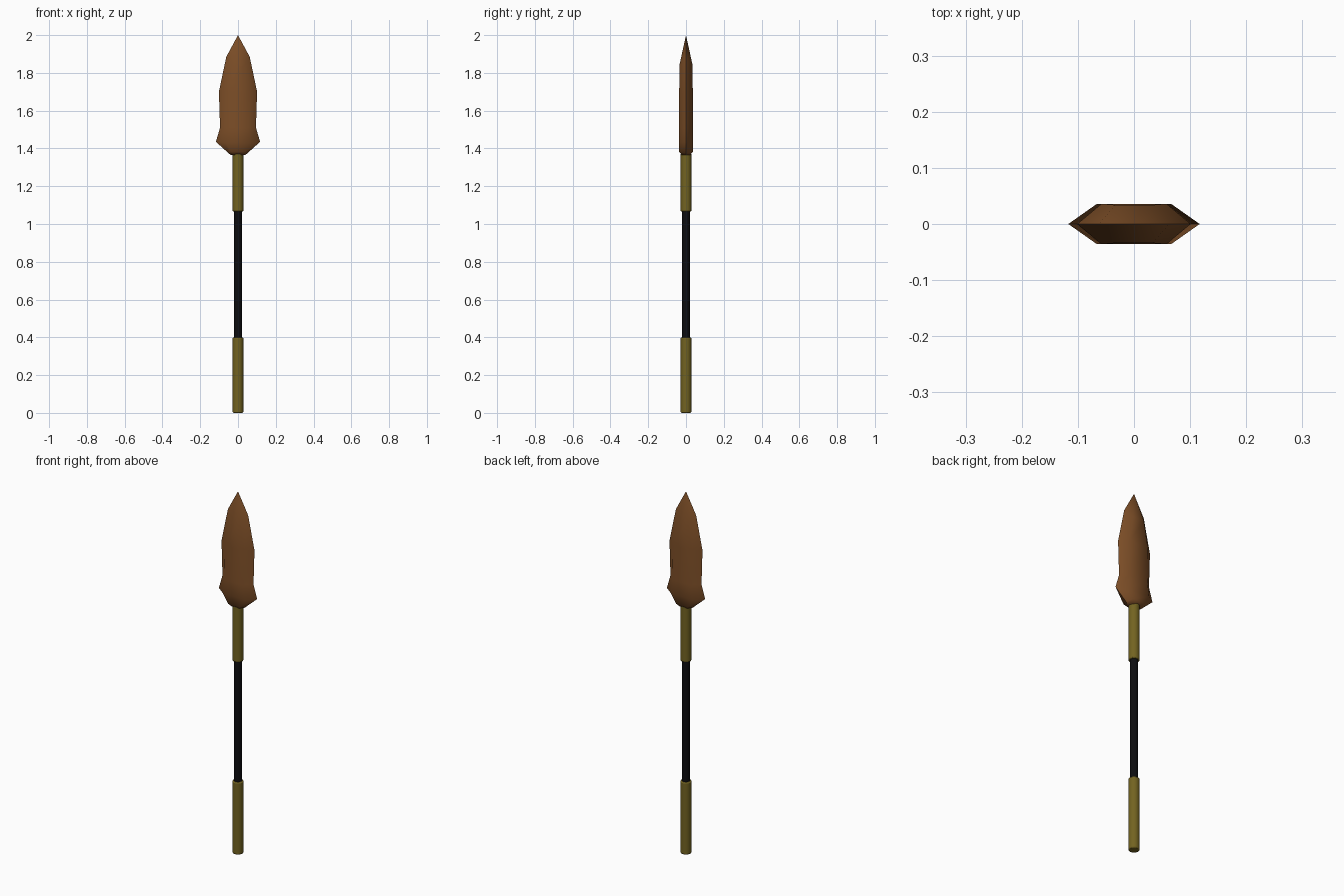
import bpy, bmesh
from math import radians

if "Cube" in bpy.data.objects:
    bpy.data.objects.remove(bpy.data.objects["Cube"])


def material(name, color):
    m = bpy.data.materials.new(name)
    m.diffuse_color = (*color, 1)
    m.use_nodes = True
    m.node_tree.nodes["Principled BSDF"].inputs["Base Color"].default_value = m.diffuse_color
    return m


brown = material("brown_blade", (0.20, 0.075, 0.02))
gold = material("old_gold", (0.17, 0.125, 0.015))
black = material("black_shaft", (0.004, 0.004, 0.005))


def finish(obj, mat, angle):
    obj.data.materials.append(mat)
    bpy.ops.object.select_all(action='DESELECT')
    obj.select_set(True)
    bpy.context.view_layer.objects.active = obj
    bpy.ops.object.shade_smooth_by_angle(angle=radians(angle))


def rod(name, radius, z0, z1, mat, bevel=0.0):
    bpy.ops.mesh.primitive_cylinder_add(vertices=24, radius=radius, depth=z1 - z0,
                                        location=(0, 0, (z0 + z1) / 2))
    obj = bpy.context.object
    obj.name = name
    if bevel:
        mod = obj.modifiers.new("rounded_rim", 'BEVEL')
        mod.width = bevel
        mod.segments = 2
        mod.limit_method = 'ANGLE'
    finish(obj, mat, 40)


# Shaft and its two sleeves
rod("shaft", 0.020, 0.02, 1.40, black)
rod("lower_grip", 0.028, 0.0, 0.40, gold, 0.005)
rod("upper_collar", 0.028, 1.065, 1.375, gold, 0.005)

# Blade: hexagonal sections as (edge x, edge z, face x, face z, half thickness)
sections = [
    (0.040, 1.366, 0.022, 1.366, 0.022),
    (0.050, 1.375, 0.036, 1.382, 0.036),
    (0.117, 1.435, 0.066, 1.430, 0.036),
    (0.095, 1.510, 0.055, 1.510, 0.036),
    (0.101, 1.700, 0.058, 1.700, 0.036),
    (0.062, 1.885, 0.034, 1.845, 0.034),
]
bm = bmesh.new()
rings = []
for w, zo, i, zi, t in sections:
    pts = [(w, 0, zo), (i, t, zi), (-i, t, zi), (-w, 0, zo), (-i, -t, zi), (i, -t, zi)]
    rings.append([bm.verts.new(p) for p in pts])
tip = bm.verts.new((0, 0, 2.0))
bm.faces.new(rings[0][::-1])
for a, b in zip(rings, rings[1:]):
    for k in range(6):
        n = (k + 1) % 6
        bm.faces.new((a[k], a[n], b[n], b[k]))
for k in range(6):
    bm.faces.new((rings[-1][k], rings[-1][(k + 1) % 6], tip))
bmesh.ops.recalc_face_normals(bm, faces=bm.faces)
mesh = bpy.data.meshes.new("blade")
bm.to_mesh(mesh)
bm.free()
blade = bpy.data.objects.new("blade", mesh)
bpy.context.collection.objects.link(blade)
finish(blade, brown, 45)
